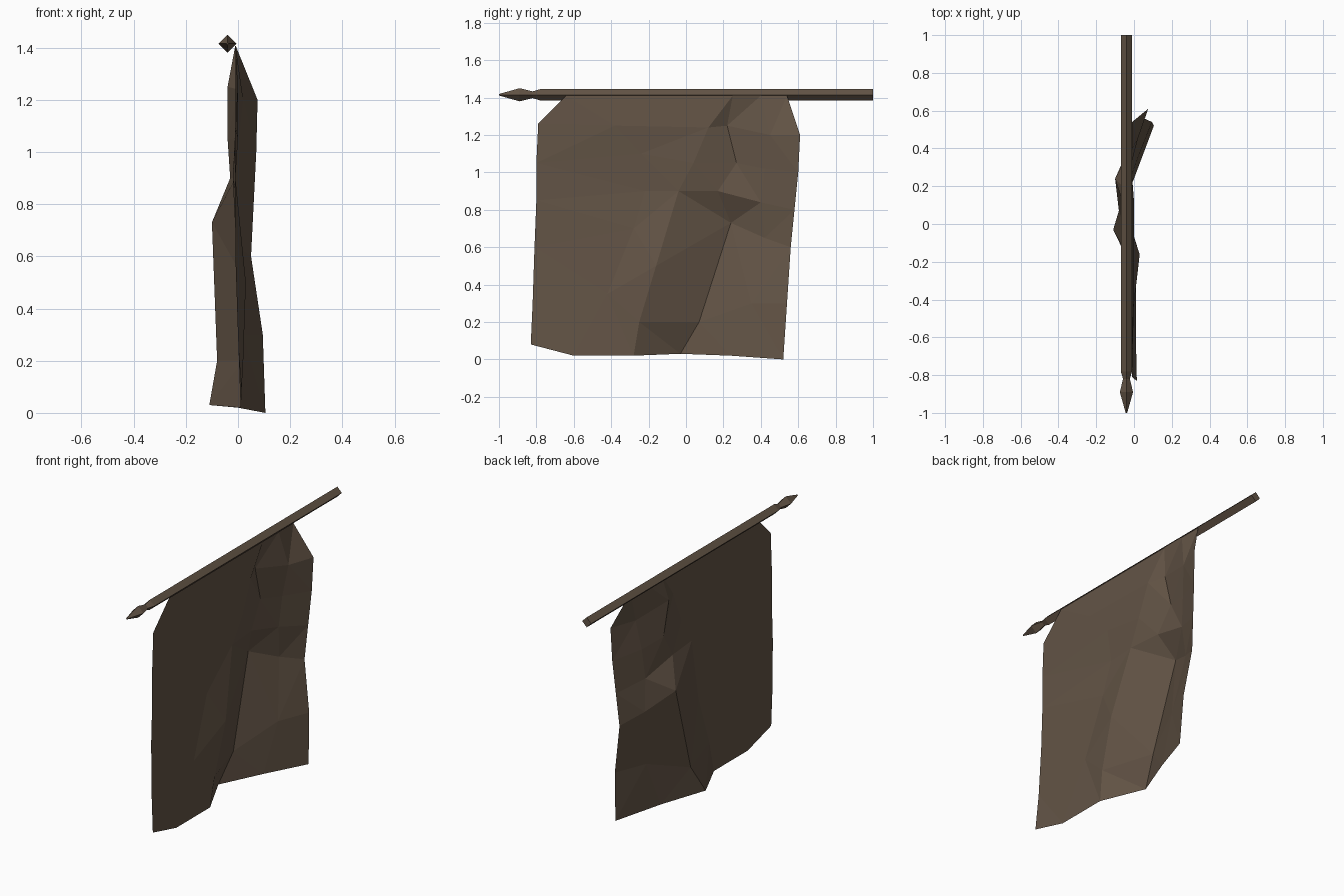
import bpy
import bmesh
from math import cos, sin, pi

cube = bpy.data.objects.get("Cube")
if cube:
    bpy.data.objects.remove(cube, do_unlink=True)


def make_material(name, colour):
    mat = bpy.data.materials.new(name)
    mat.use_nodes = True
    rgba = (*colour, 1)
    mat.diffuse_color = rgba
    shader = mat.node_tree.nodes["Principled BSDF"]
    shader.inputs["Base Color"].default_value = rgba
    shader.inputs["Roughness"].default_value = 0.9
    return mat


def finish(bm, name, material):
    mesh = bpy.data.meshes.new(name)
    bm.to_mesh(mesh)
    bm.free()
    mesh.materials.append(material)
    obj = bpy.data.objects.new(name, mesh)
    bpy.context.collection.objects.link(obj)
    return obj


def square_rod(name, profile, material, centre_x, centre_z):
    """Four sided rod along y, standing on its edge, from (y, radius) pairs."""
    bm = bmesh.new()
    rings = []
    for y, radius in profile:
        rings.append([
            bm.verts.new((centre_x + radius * cos(k * pi / 2), y,
                          centre_z + radius * sin(k * pi / 2)))
            for k in range(4)
        ])
    for a, b in zip(rings, rings[1:]):
        for k in range(4):
            n = (k + 1) % 4
            bm.faces.new((a[k], a[n], b[n], b[k]))
    bm.faces.new(rings[0])
    bm.faces.new(rings[-1])
    bmesh.ops.recalc_face_normals(bm, faces=bm.faces)
    return finish(bm, name, material)


def draped_sheet(name, folds, material):
    """Faceted sheet spanned between neighbouring fold lines of (y, z, x)."""
    bm = bmesh.new()
    lines = [[bm.verts.new((x, y, z)) for y, z, x in fold] for fold in folds]
    for a, b in zip(lines, lines[1:]):
        for i in range(len(a) - 1):
            bm.faces.new((a[i], a[i + 1], b[i + 1], b[i]))
    # split each bent quad along its shorter diagonal
    bmesh.ops.triangulate(bm, faces=bm.faces[:], quad_method='SHORT_EDGE')
    return finish(bm, name, material)


wood = make_material("dark brown wood", (0.125, 0.089, 0.061))
cloth = make_material("brown cloth", (0.125, 0.089, 0.061))

# Pole and pointed finial
POLE_X, POLE_Z = -0.04, 1.415
square_rod("pole", [(-0.78, 0.03), (1, 0.03)], wood, POLE_X, POLE_Z)
square_rod("pole_finial",
           [(-0.78, 0.03), (-0.82, 0.018), (-0.89, 0.035), (-1, 0.004)],
           wood, POLE_X, POLE_Z)

# Hanging cloth: fold lines run from the pole down to the hem
front_edge = [(-.64, 1.41, -.01), (-.79, 1.26, -.01), (-.8, 1.05, -.01),
              (-.8, .85, -.01), (-.81, .6, -.01), (-.82, .3, 0), (-.83, .08, .015)]
front_crease = [(-.35, 1.41, -.01), (-.38, 1.25, 0), (-.24, 1.1, -.01),
                (-.22, .9, -.02), (-.28, .7, -.01), (-.42, .35, 0), (-.6, .02, .01)]
ridge = [(-.02, 1.41, -.01), (.12, 1.24, 0), (.04, 1.05, 0),
         (-.04, .9, -.01), (-.16, .5, .03), (-.25, .2, .02), (-.28, .02, .01)]
valley = [(.25, 1.41, -.01), (.22, 1.25, -.04), (.27, 1.05, -.04),
          (.17, .9, -.03), (.24, .73, -.1), (.07, .2, -.08), (-.03, .03, -.11)]
back_crease = [(.4, 1.41, -.01), (.45, 1.2, .02), (.42, 1.02, 0),
               (.4, .84, -.01), (.42, .65, -.02), (.35, .3, .02), (.24, .02, 0)]
back_edge = [(.54, 1.41, -.01), (.61, 1.2, .075), (.6, 1, .07),
             (.58, .8, .06), (.56, .6, .05), (.54, .3, .095), (.52, 0, .105)]
draped_sheet("hanging_cloth",
             [front_edge, front_crease, ridge, valley, back_crease, back_edge],
             cloth)
